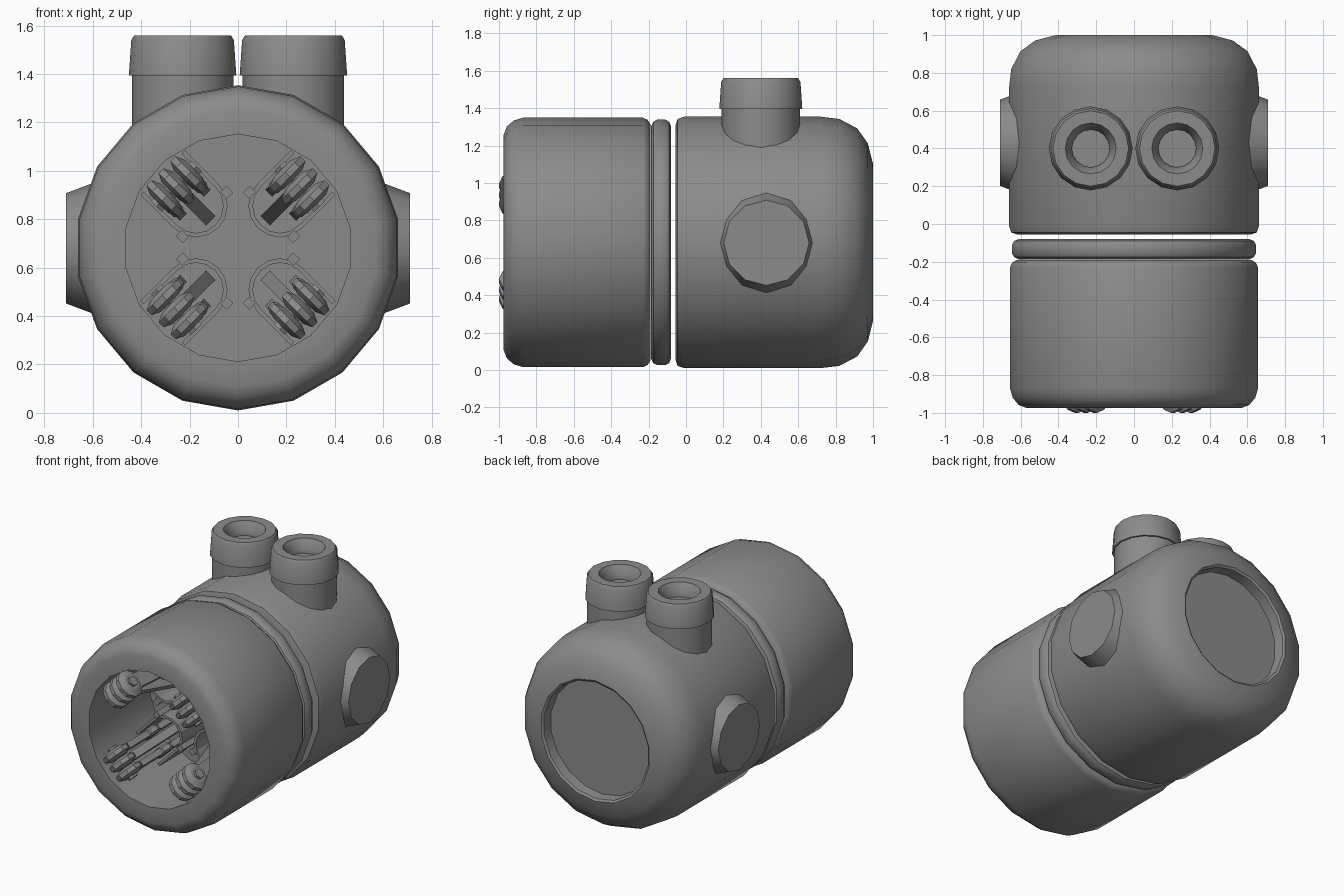
import bpy, bmesh, math
from mathutils import Matrix, Vector

if "Cube" in bpy.data.objects:
    bpy.data.objects.remove(bpy.data.objects["Cube"])

grey = bpy.data.materials.new("mid_grey")
grey.diffuse_color = (0.26, 0.26, 0.26, 1)
grey.use_nodes = True
grey.node_tree.nodes["Principled BSDF"].inputs["Base Color"].default_value = grey.diffuse_color
CZ = 0.682  # height of the main axis


def finish(name, bm, matrix, angle=35):
    bmesh.ops.recalc_face_normals(bm, faces=bm.faces)
    mesh = bpy.data.meshes.new(name)
    bm.transform(matrix)
    bm.to_mesh(mesh)
    bm.free()
    mesh.materials.append(grey)
    mesh.shade_smooth()
    mesh.set_sharp_from_angle(angle=math.radians(angle))
    ob = bpy.data.objects.new(name, mesh)
    bpy.context.collection.objects.link(ob)
    return ob


def lathe(name, profile, sides, matrix, start=90, angle=35):
    """Revolve (radius, height) points about local z and cap both ends."""
    bm = bmesh.new()
    rings = []
    for r, h in profile:
        ring = []
        for i in range(sides):
            a = math.radians(start) + math.tau * i / sides
            ring.append(bm.verts.new((r * math.cos(a), r * math.sin(a), h)))
        rings.append(ring)
    for a, b in zip(rings, rings[1:]):
        for i in range(sides):
            j = (i + 1) % sides
            bm.faces.new((a[i], a[j], b[j], b[i]))
    bm.faces.new(rings[0])
    bm.faces.new(rings[-1])
    return finish(name, bm, matrix, angle)


def prism(name, outline, depth, matrix):
    """Extrude a closed outline of 3D points by a depth vector."""
    bm = bmesh.new()
    face = bm.faces.new([bm.verts.new(p) for p in outline])
    out = bmesh.ops.extrude_face_region(bm, geom=[face])
    moved = [v for v in out["geom"] if isinstance(v, bmesh.types.BMVert)]
    bmesh.ops.translate(bm, verts=moved, vec=Vector(depth))
    return finish(name, bm, matrix, 20)


along_y = Matrix.Translation((0, 0, CZ)) @ Matrix.Rotation(-math.pi / 2, 4, 'X')

# Front housing with open cavity
FLOOR = -0.30
lathe("front_housing", [
    (0.47, FLOOR), (0.47, -0.975), (0.575, -0.975), (0.62, -0.958), (0.652, -0.92),
    (0.667, -0.87), (0.667, -0.23), (0.655, -0.205), (0.63, -0.19)], 18, along_y)

# Middle collar
lathe("collar", [(0.62, -0.187), (0.645, -0.175), (0.656, -0.155), (0.656, -0.11),
                 (0.645, -0.09), (0.62, -0.08)], 18, along_y)

# Rear housing with rounded end and shallow recess
lathe("rear_housing", [
    (0.63, -0.055), (0.66, -0.045), (0.672, -0.01), (0.672, 0.72), (0.66, 0.82),
    (0.61, 0.915), (0.53, 0.972), (0.42, 1.0), (0.405, 0.99), (0.40, 0.92)],
    18, along_y)

# Side knobs and top ports
for s, side in ((-1, "left"), (1, "right")):
    m = Matrix.Translation((0, 0.43, 0.68)) @ Matrix.Rotation(s * math.pi / 2, 4, 'Y')
    lathe(side + "_knob", [(0.30, 0.52), (0.228, 0.71)], 12, m)

    m = Matrix.Translation((s * 0.229, 0.4, 0))
    lathe(side + "_port_pipe", [(0.21, 1.1), (0.21, 1.40)], 16, m)
    lathe(side + "_port_cap", [
        (0.20, 1.395), (0.222, 1.395), (0.212, 1.54), (0.20, 1.56), (0.135, 1.56),
        (0.128, 1.545), (0.10, 1.50), (0.10, 1.47)], 16, m)

# Four gripping fingers; local x across, y along the axis, z outward
to_x = Matrix.Rotation(math.pi / 2, 4, 'Y')
for k in range(4):
    f = Matrix.Translation((0, 0, CZ)) @ Matrix.Rotation(math.radians(45 + 90 * k), 4, 'Y')

    # Faceted knuckle wheels on an axle
    for x in (-0.07, 0, 0.07):
        m = f @ Matrix.Translation((x, -0.905, 0.36)) @ to_x
        lathe("knuckle_wheel", [(0.055, -0.032), (0.095, -0.014), (0.095, 0.014),
                                (0.055, 0.032)], 10, m, angle=20)
    m = f @ Matrix.Translation((0, -0.905, 0.36)) @ to_x
    lathe("knuckle_axle", [(0.035, -0.118), (0.035, 0.118)], 6, m)

    # Sloping centre arm and straight side bars
    prism("centre_arm", [(-0.027, -0.88, 0.31), (-0.027, -0.88, 0.39),
                         (-0.027, FLOOR, 0.25), (-0.027, FLOOR, 0.16)], (0.054, 0, 0), f)
    for x in (-0.07, 0.07):
        prism("side_bar", [(x - 0.02, -0.90, 0.31), (x - 0.02, -0.90, 0.41),
                           (x - 0.02, -0.55, 0.38), (x - 0.02, FLOOR, 0.34),
                           (x - 0.02, FLOOR, 0.25), (x - 0.02, -0.55, 0.29)],
              (0.04, 0, 0), f)
        m = f @ Matrix.Translation((x, -0.56, 0.33)) @ to_x
        lathe("rear_joint", [(0.05, -0.028), (0.07, -0.014), (0.07, 0.014),
                             (0.05, 0.028)], 8, m, angle=20)

    # Curved bracket wrapped around the inner side of the arms
    outer, inner = [(0.13, 0.44)], [(0.112, 0.44)]
    for i in range(9):
        a = -math.pi * i / 8
        outer.append((0.13 * math.cos(a), 0.245 + 0.13 * math.sin(a)))
        inner.append((0.112 * math.cos(a), 0.245 + 0.112 * math.sin(a)))
    outer.append((-0.13, 0.44))
    inner.append((-0.112, 0.44))
    prism("bracket", [(x, -0.55, z) for x, z in outer + inner[::-1]],
          (0, 0.55 + FLOOR, 0), f)
    for x in (-0.13, 0.13):
        prism("bracket_lug", [(x - 0.018, -0.57, 0.175), (x + 0.018, -0.57, 0.175),
                              (x + 0.018, -0.57, 0.215), (x - 0.018, -0.57, 0.215)],
              (0, 0.57 + FLOOR, 0), f)
